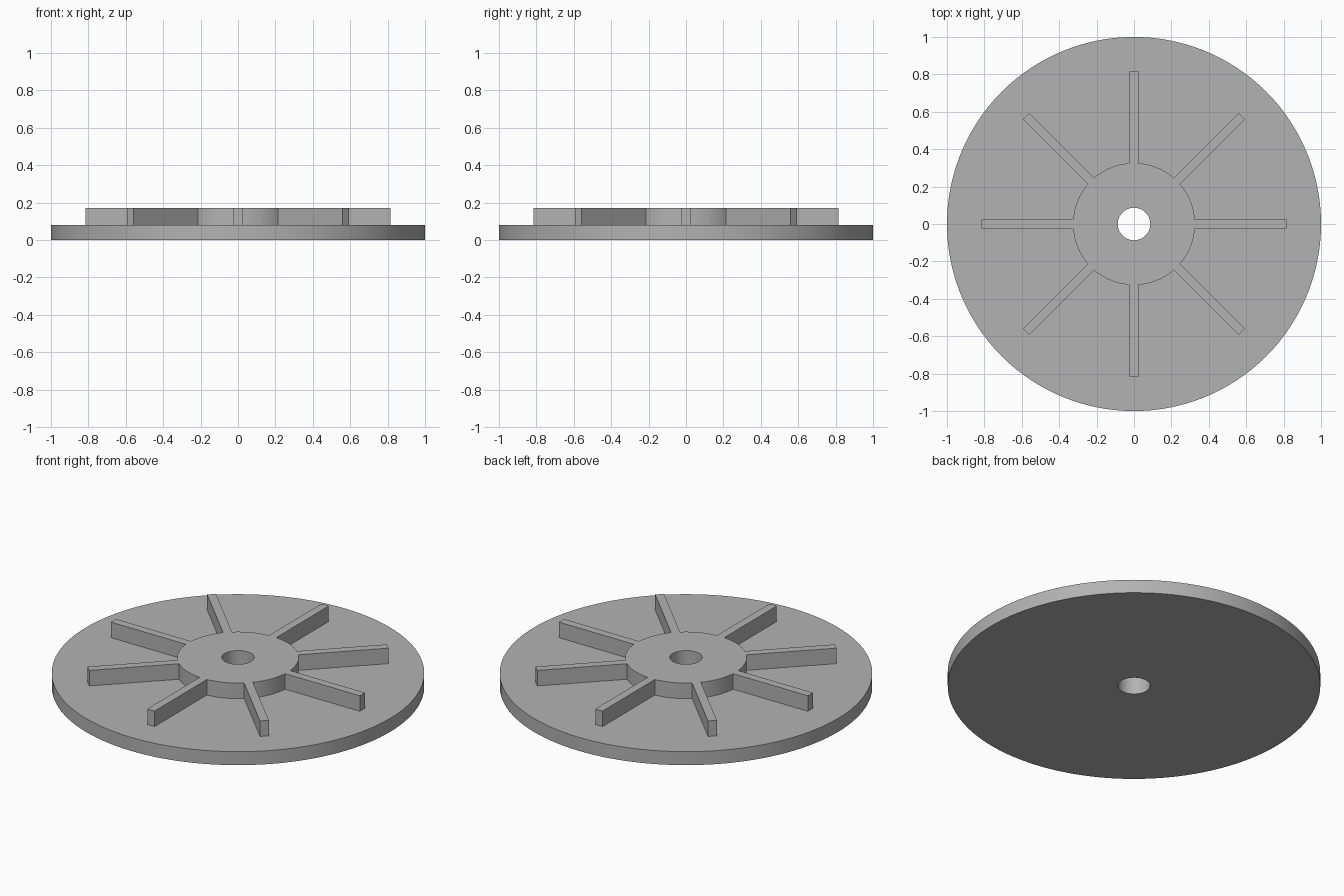
import bpy, bmesh, math

DISC_R, HUB_R, BORE_R = 1.0, 0.326, 0.087
DISC_TOP, HUB_TOP = 0.08, 0.172
VANES, VANE_END, VANE_HALF = 8, 0.815, 0.024

if "Cube" in bpy.data.objects:
    bpy.data.objects.remove(bpy.data.objects["Cube"], do_unlink=True)

grey = bpy.data.materials.new("plain grey")
grey.use_nodes = True
grey.diffuse_color = (0.45, 0.45, 0.45, 1)
grey.node_tree.nodes["Principled BSDF"].inputs["Base Color"].default_value = grey.diffuse_color


def arc(radius, start, end, steps):
    """Points along an arc, both ends included."""
    angles = [start + (end - start) * i / steps for i in range(steps + 1)]
    return [(radius * math.cos(a), radius * math.sin(a)) for a in angles]


def circle(radius, steps):
    return arc(radius, 0, math.tau, steps)[:-1]


def prism(name, outline, bottom, top):
    """Extrude a flat outline into a closed solid."""
    bm = bmesh.new()
    face = bm.faces.new([bm.verts.new((x, y, bottom)) for x, y in outline])
    side = bmesh.ops.extrude_face_region(bm, geom=[face], use_keep_orig=True)
    moved = [v for v in side["geom"] if isinstance(v, bmesh.types.BMVert)]
    bmesh.ops.translate(bm, vec=(0, 0, top - bottom), verts=moved)
    bmesh.ops.recalc_face_normals(bm, faces=bm.faces)
    mesh = bpy.data.meshes.new(name)
    bm.to_mesh(mesh)
    bm.free()
    mesh.materials.append(grey)
    obj = bpy.data.objects.new(name, mesh)
    bpy.context.collection.objects.link(obj)
    return obj


# Hub outline with the straight vanes growing out of it
half_angle = math.asin(VANE_HALF / HUB_R)
pitch = math.tau / VANES
hub_outline = []
for i in range(VANES):
    a = i * pitch
    for side in (-VANE_HALF, VANE_HALF):
        hub_outline.append((VANE_END * math.cos(a) - side * math.sin(a),
                            VANE_END * math.sin(a) + side * math.cos(a)))
    hub_outline += arc(HUB_R, a + half_angle, a + pitch - half_angle, 12)

disc = prism("base_disc", circle(DISC_R, 128), 0, DISC_TOP)
hub = prism("vaned_hub", hub_outline, DISC_TOP, HUB_TOP)

# Central bore through both parts
cutter = prism("bore_cutter", circle(BORE_R, 64), -0.1, HUB_TOP + 0.1)
for obj in (disc, hub):
    cut = obj.modifiers.new("bore", "BOOLEAN")
    cut.operation = "DIFFERENCE"
    cut.solver = "EXACT"
    cut.object = cutter
    bpy.ops.object.select_all(action="DESELECT")
    obj.select_set(True)
    bpy.context.view_layer.objects.active = obj
    bpy.ops.object.modifier_apply(modifier=cut.name)
    bpy.ops.object.shade_smooth_by_angle(angle=math.radians(30))
bpy.data.objects.remove(cutter, do_unlink=True)
